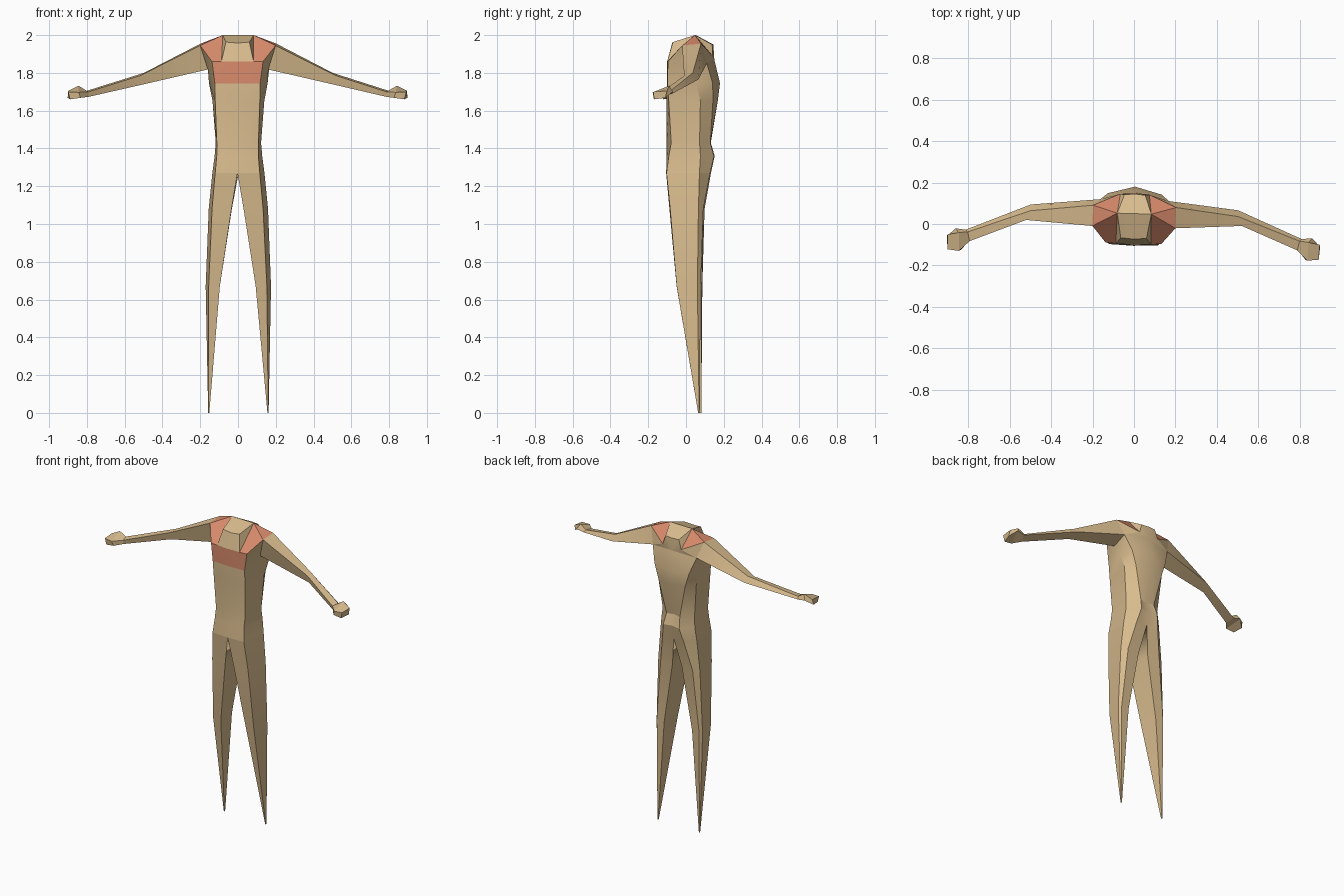
import bpy, bmesh, math

if "Cube" in bpy.data.objects:
    bpy.data.objects.remove(bpy.data.objects["Cube"])


def material(name, rgb):
    m = bpy.data.materials.new(name)
    m.diffuse_color = (*rgb, 1)
    m.use_nodes = True
    m.node_tree.nodes["Principled BSDF"].inputs["Base Color"].default_value = m.diffuse_color
    return m


SAND = material("sand", (0.69, 0.50, 0.27))
CORAL = material("coral", (0.69, 0.26, 0.15))
TURN = -0.028  # the whole figure is turned slightly


def finish(name, bm):
    """Mirror one half, turn it and shade it."""
    bmesh.ops.remove_doubles(bm, verts=bm.verts[:], dist=0.0005)
    bmesh.ops.recalc_face_normals(bm, faces=bm.faces[:])
    me = bpy.data.meshes.new(name)
    bm.to_mesh(me)
    bm.free()
    me.materials.append(SAND)
    me.materials.append(CORAL)
    ob = bpy.data.objects.new(name, me)
    bpy.context.collection.objects.link(ob)
    mod = ob.modifiers.new("mirror", 'MIRROR')
    mod.use_clip = True
    ob.rotation_euler.z = TURN
    bpy.ops.object.select_all(action='DESELECT')
    ob.select_set(True)
    bpy.context.view_layer.objects.active = ob
    bpy.ops.object.shade_smooth_by_angle(angle=math.radians(25))
    return ob


def loft(bm, rings, closed=True, cap=False):
    loops = [[bm.verts.new(p) for p in r] for r in rings]
    for a, b in zip(loops, loops[1:]):
        n = len(a)
        for i in range(n if closed else n - 1):
            j = (i + 1) % n
            bm.faces.new((a[i], a[j], b[j], b[i]))
    if cap:
        bm.faces.new(loops[-1])
    return loops


def at(z, pts):
    return [(x, y, z) for x, y in pts]


# Torso: half rings from front centre round to back centre
hip = at(1.27, [(0, -.105), (.118, -.1), (.138, .075), (.08, .13), (0, .125)])
rings = [
    hip,
    at(1.36, [(0, -.103), (.11, -.088), (.126, .08), (.06, .15), (0, .137)]),
    at(1.43, [(0, -.102), (.11, -.075), (.12, .075), (.05, .13), (0, .118)]),
    at(1.65, [(0, -.104), (.118, -.088), (.137, .08), (.1, .145), (0, .168)]),
    at(1.745, [(0, -.1), (.12, -.095), (.155, .06), (.13, .145), (0, .18)]),
]
armpit, shoulder_back = (.16, .01, 1.818), (.165, .115, 1.85)
rings.append([(0, -.1, 1.86), (.135, -.092, 1.86), armpit, shoulder_back, (0, .15, 1.87)])
bm = bmesh.new()
loft(bm, rings, closed=False)

# Shoulder yoke closing the torso above the chest
P = {
    "neck_front": (.085, -.097, 1.86), "chest_mid": (0, -.1, 1.86),
    "chest": (.135, -.092, 1.86), "tip_front": (.2, -.015, 1.945),
    "tip_back": (.2, .085, 1.955), "crest": (.082, .05, 2.0),
    "blade": (.07, .143, 1.89), "spine": (0, .15, 1.87),
    "nape": (.05, .14, 1.95), "nape_mid": (0, .145, 1.95),
    "crest_mid": (0, .05, 2.0), "rear": shoulder_back, "pit": armpit,
    "stump": (.062, -.068, 1.963), "stump_mid": (0, -.073, 1.958),
}
V = {k: bm.verts.new(p) for k, p in P.items()}


def patch(names, colour=0):
    bm.faces.new([V[n] for n in names.split()]).material_index = colour


patch("neck_front chest tip_front crest", 1)
patch("tip_front tip_back crest", 1)
patch("crest tip_back blade", 1)
patch("crest blade nape")
patch("blade tip_back rear")
patch("blade rear spine")
patch("nape blade spine nape_mid")
patch("crest nape nape_mid crest_mid")
patch("chest pit tip_front")
patch("pit rear tip_back tip_front")

# Neck stump
patch("chest_mid neck_front stump stump_mid")
patch("stump_mid stump crest crest_mid")
patch("neck_front crest stump")

# Coral chest band
for f in bm.faces:
    c = f.calc_center_median()
    if 1.745 < c.z < 1.855 and c.y < -.09:
        f.material_index = 1
finish("torso", bm)

# Legs tapering to points
bm = bmesh.new()
loft(bm, [
    hip,
    at(1.08, [(.032, -.087), (.135, -.08), (.157, .07), (.12, .095), (.035, .09)]),
    at(.67, [(.095, -.047), (.154, -.045), (.173, .065), (.16, .082), (.105, .08)]),
    at(0, [(.154, .069), (.158, .069), (.16, .074), (.158, .077), (.154, .077)]),
], cap=True)
finish("legs", bm)

# Arms with bent elbows
wrist = [(.79, -.105, 1.70), (.8, -.06, 1.705), (.81, -.05, 1.69), (.79, -.1, 1.673)]
bm = bmesh.new()
loft(bm, [
    [P["tip_front"], P["tip_back"], shoulder_back, armpit],
    [(.52, .005, 1.785), (.5, .05, 1.80), (.5, .08, 1.765), (.52, .02, 1.735)],
    wrist,
])
finish("arms", bm)

# Hands
bm = bmesh.new()
loft(bm, [
    wrist,
    [(.84, -.153, 1.697), (.843, -.065, 1.732), (.86, -.045, 1.70), (.83, -.148, 1.668)],
    [(.895, -.147, 1.70), (.897, -.075, 1.705), (.9, -.085, 1.668), (.885, -.145, 1.66)],
], cap=True)
finish("hands", bm)
